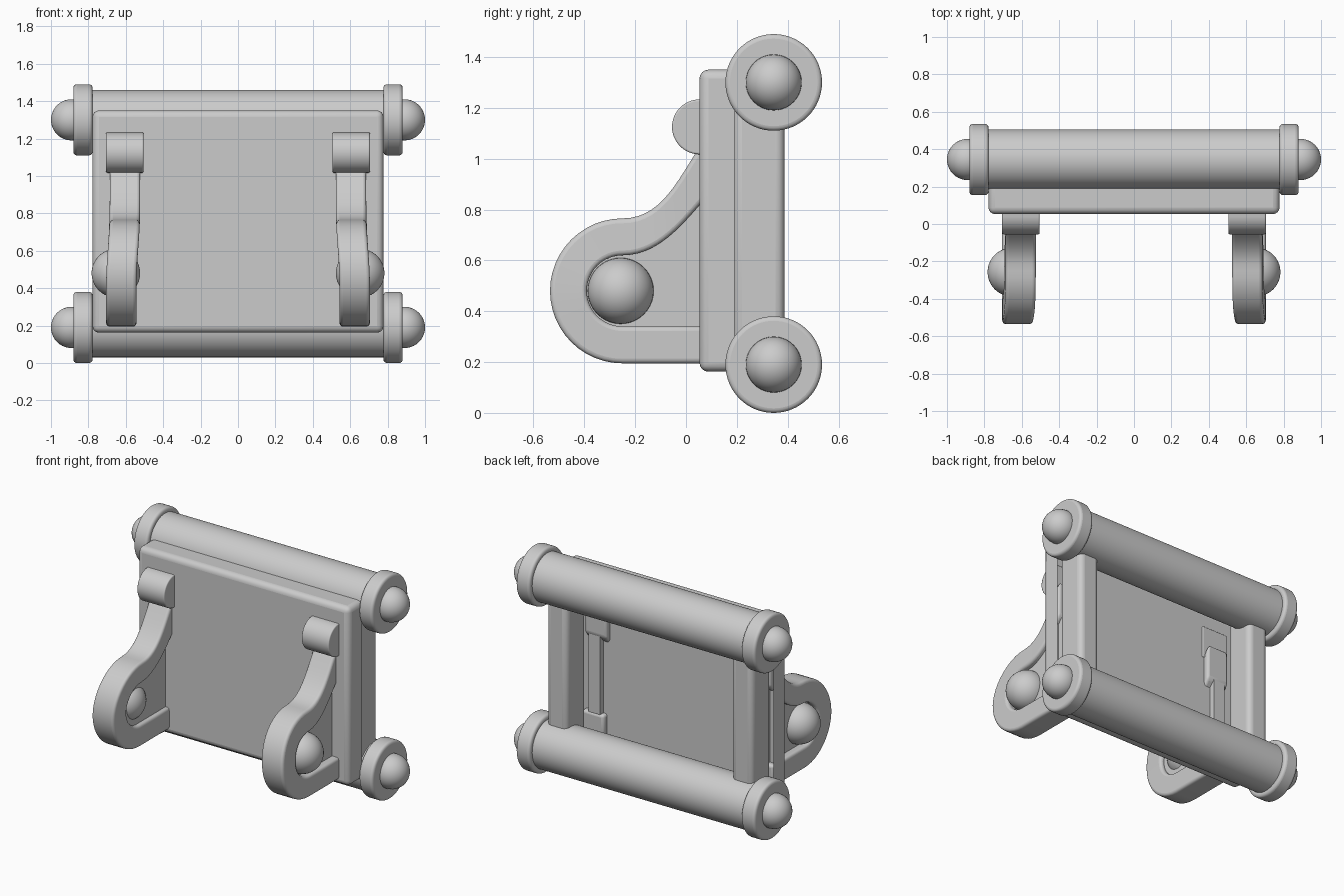
import bpy, bmesh
from math import pi, sin, cos, radians
from mathutils import Matrix, Vector
from mathutils.geometry import interpolate_bezier

if "Cube" in bpy.data.objects:
    bpy.data.objects.remove(bpy.data.objects["Cube"])

grey = bpy.data.materials.new("light_grey")
grey.use_nodes = True
colour = (0.6, 0.6, 0.6, 1)
grey.diffuse_color = colour
grey.node_tree.nodes["Principled BSDF"].inputs["Base Color"].default_value = colour


def finish(name, bm, bevel=0, mirror=False):
    bmesh.ops.recalc_face_normals(bm, faces=bm.faces)
    mesh = bpy.data.meshes.new(name)
    bm.to_mesh(mesh)
    bm.free()
    mesh.materials.append(grey)
    ob = bpy.data.objects.new(name, mesh)
    bpy.context.collection.objects.link(ob)
    if bevel:
        mod = ob.modifiers.new("round", 'BEVEL')
        mod.width, mod.segments = bevel, 4
        mod.limit_method, mod.angle_limit = 'ANGLE', radians(40)
    if mirror:
        ob.modifiers.new("mirror", 'MIRROR').use_mirror_merge = False
    bpy.ops.object.select_all(action='DESELECT')
    ob.select_set(True)
    bpy.context.view_layer.objects.active = ob
    bpy.ops.object.shade_smooth_by_angle(angle=radians(35))
    return ob


def box(lo, hi):
    bm = bmesh.new()
    bmesh.ops.create_cube(bm, size=1)
    lo, hi = Vector(lo), Vector(hi)
    for v in bm.verts:
        v.co = (lo + hi) / 2 + v.co * (hi - lo)
    return bm


def rod(x0, x1, y, z, r):
    bm = bmesh.new()
    m = Matrix.Translation(((x0 + x1) / 2, y, z)) @ Matrix.Rotation(pi / 2, 4, 'Y')
    bmesh.ops.create_cone(bm, cap_ends=True, segments=64, radius1=r, radius2=r,
                          depth=x1 - x0, matrix=m)
    return bm


def ball(x, y, z, r):
    bm = bmesh.new()
    m = Matrix.Translation((x, y, z)) @ Matrix.Rotation(pi / 2, 4, 'Y')
    bmesh.ops.create_uvsphere(bm, u_segments=40, v_segments=20, radius=r, matrix=m)
    return bm


def slab(points, x0, x1):
    """Side-on (y, z) outline given thickness along x."""
    bm = bmesh.new()
    face = bm.faces.new([bm.verts.new((x0, y, z)) for y, z in points])
    new = bmesh.ops.extrude_face_region(bm, geom=[face])["geom"]
    bmesh.ops.translate(bm, vec=(x1 - x0, 0, 0),
                        verts=[v for v in new if isinstance(v, bmesh.types.BMVert)])
    return bm


# Front panel: a rounded tray, open at the back
bm = box((-0.778, 0.053, 0.162), (0.778, 0.19, 1.35))
bmesh.ops.delete(bm, geom=[max(bm.faces, key=lambda f: f.calc_center_median().y)],
                 context='FACES')
finish("front_panel", bm, 0.035)

# Rear posts between the two rollers
finish("rear_post", box((0.605, 0.185, 0.19), (0.758, 0.388, 1.3)), 0.035, True)

# Rollers with end discs and round knobs
for level, z in (("lower", 0.19), ("upper", 1.3)):
    finish(level + "_roller", rod(-0.79, 0.79, 0.345, z, 0.16))
    finish(level + "_end_disc", rod(0.778, 0.88, 0.345, z, 0.19), 0.018, True)
    finish(level + "_end_knob", ball(0.89, 0.345, z, 0.11), 0, True)


# Bracket outlines: straight foot, round nose, then a sweep up to the panel
def outline(r, handles):
    cy, cz, back = -0.25, 0.48, 0.09
    pts = [(back, cz - r), ((back + cy) / 2, cz - r)]
    pts += [(cy - r * sin(pi * i / 24), cz - r * cos(pi * i / 24)) for i in range(25)]
    curve = [Vector((y, z, 0)) for y, z in [(cy, cz + r)] + handles]
    pts += [(p.x, p.y) for p in interpolate_bezier(*curve, 16)[1:]]
    return pts


outer = outline(0.285, [(-0.08, 0.765), (-0.02, 0.95), (0.09, 1.1)])
inner = outline(0.14, [(-0.1, 0.62), (0, 0.76), (0.09, 0.86)])


def lean(z):
    t = min(max((z - 0.42) / 0.4, 0), 1)
    return -0.02 * t * t * (3 - 2 * t)


# Bracket rim: a rectangular section swept between both outlines
bm = bmesh.new()
rings = []
for o, i in zip(outer, inner):
    section = ((0.543, o), (0.705, o), (0.705, i), (0.543, i))
    rings.append([bm.verts.new((x + lean(p[1]), *p)) for x, p in section])
for a, b in zip(rings, rings[1:]):
    for k in range(4):
        n = (k + 1) % 4
        bm.faces.new((a[k], a[n], b[n], b[k]))
bm.faces.new(rings[0])
bm.faces.new(rings[-1])
finish("bracket_rim", bm, 0.018, True)

# Recessed web inside the rim, and the knob on its outer side
finish("bracket_web", slab(inner, 0.57, 0.655), 0, True)
finish("bracket_knob", ball(0.653, -0.257, 0.48, 0.13), 0, True)

# Half-round cap above each bracket
half = [(0.062, 1.235)] + [(0.053 - 0.108 * sin(pi * i / 24), 1.125 + 0.108 * cos(pi * i / 24))
                           for i in range(25)] + [(0.062, 1.017)]
finish("bracket_cap", slab(half, 0.505, 0.705), 0.015, True)
